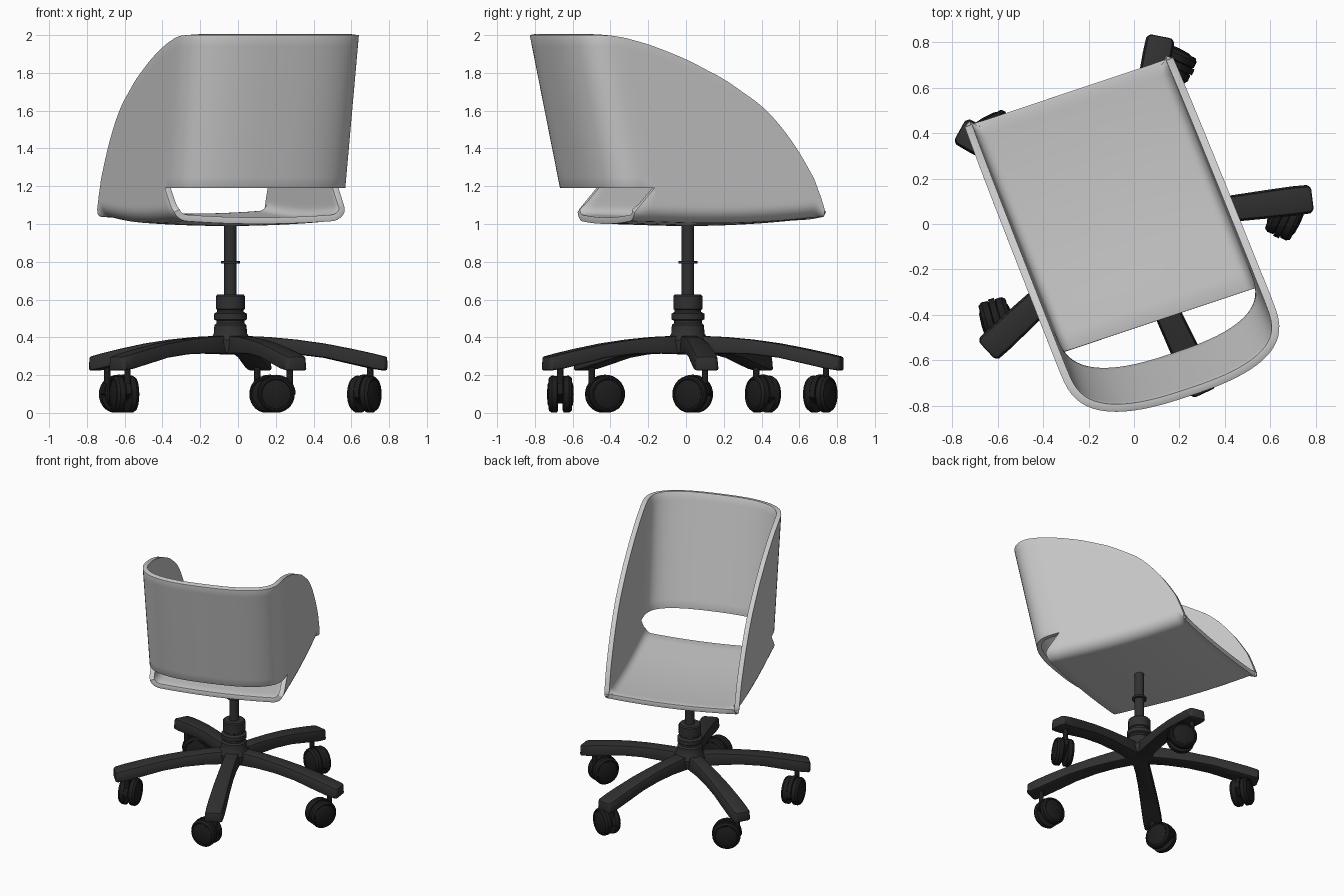
import bpy, bmesh
from math import sin, cos, pi, radians
from mathutils import Matrix, Vector

if "Cube" in bpy.data.objects:
    bpy.data.objects.remove(bpy.data.objects["Cube"])

CX, CY = -0.04, 0.01          # column position


def material(name, c):
    m = bpy.data.materials.new(name)
    m.diffuse_color = (c, c, c, 1)
    m.use_nodes = True
    m.node_tree.nodes["Principled BSDF"].inputs["Base Color"].default_value = m.diffuse_color
    return m


DARK = material("dark_plastic", 0.03)
BLACK = material("black_rubber", 0.012)


def finish(bm, name, mat=None, solid=0, bevel=0, fix=True):
    if fix:
        bmesh.ops.recalc_face_normals(bm, faces=bm.faces)
    me = bpy.data.meshes.new(name)
    bm.to_mesh(me)
    bm.free()
    ob = bpy.data.objects.new(name, me)
    bpy.context.collection.objects.link(ob)
    if mat:
        me.materials.append(mat)
    if solid:
        s = ob.modifiers.new("thickness", 'SOLIDIFY')
        s.thickness, s.offset, s.use_even_offset = solid, 1, True
    if bevel:
        b = ob.modifiers.new("bevel", 'BEVEL')
        b.width, b.segments, b.limit_method, b.angle_limit = bevel, 2, 'ANGLE', radians(40)
    bpy.ops.object.select_all(action='DESELECT')
    bpy.context.view_layer.objects.active = ob
    ob.select_set(True)
    bpy.ops.object.convert(target='MESH')
    bpy.ops.object.shade_smooth_by_angle(angle=radians(35))
    return ob


def lathe(name, profile, mat, matrix, steps=32):
    # revolve (radius, height) points round the local z axis
    bm = bmesh.new()
    vs = [bm.verts.new((r, 0, z)) for r, z in profile]
    es = [bm.edges.new(p) for p in zip(vs, vs[1:])]
    bmesh.ops.spin(bm, geom=vs + es, cent=(0, 0, 0), axis=(0, 0, 1), angle=2 * pi, steps=steps)
    bmesh.ops.remove_doubles(bm, verts=bm.verts, dist=1e-5)
    bm.transform(matrix)
    return finish(bm, name, mat)


# --- shell: U-shaped seat and sides, plus a back band above an open gap ---
GAP = 1.19
RIM = [(-0.65, 2.0), (-0.56, 1.995), (-0.39, 1.95), (-0.174, 1.87), (0.041, 1.77), (0.256, 1.63),
       (0.36, 1.53), (0.47, 1.39), (0.56, 1.24), (0.60, 1.14), (0.62, 1.08)]


def rim_z(v):
    if v <= RIM[0][0]:
        return 2.0
    for (a, za), (b, zb) in zip(RIM, RIM[1:]):
        if v <= b:
            return za + (zb - za) * (v - a) / (b - a)
    return RIM[-1][1]


def smooth_rim(v):
    return sum(rim_z(v + d) for d in (-0.04, -0.02, 0, 0.02, 0.04)) / 5 if v < 0.5 else rim_z(v)


def place(u, v, z):
    u -= 0.018
    return (CX + 0.948 * u - 0.37 * v, CY + 0.317 * u + 0.929 * v, z)


def floor_z(u, v):
    return 0.988 + 0.09 * v * v + 0.02 * (u / 0.48) ** 2


def half_width(z):
    return 0.483 + 0.012 * (z - 1)


NU, NL, NF, NB = 14, 4, 7, 12     # upper, lower, fillet and floor rows


def section(v):
    t = min(max(-v / 0.35, 0), 1)
    s = t * t * (3 - 2 * t)
    zt = smooth_rim(v - 0.17 * s)
    zf = floor_z(0.42, v)
    r = min(0.085, (zt - zf) * 0.6)
    zr = min(GAP, zf + r + 0.5 * (zt - zf - r))

    def at(u, z):
        if z > GAP:
            return u, v - 0.21 * s * (z - GAP), z
        return u, v - 0.11 * t ** 6 * min(1, (GAP - z) / 0.125), z
    half = []
    for i in range(NU + 1):
        z = zt + (zr - zt) * i / NU
        half.append(at(-half_width(z), z))
    for i in range(1, NL):
        z = zr + (zf + r - zr) * i / NL
        half.append(at(-half_width(z), z))
    w = half_width(zf + r) - r
    for i in range(NF + 1):
        a = pi / 2 * i / NF
        half.append(at(-w - r * cos(a), zf + r - r * sin(a)))
    base = []
    for i in range(1, NB):
        u = -w + 2 * w * i / NB
        base.append(at(u, zf + floor_z(u, v) - floor_z(w, v)))
    return half + base + [(-u, y, z) for u, y, z in reversed(half)]


bm = bmesh.new()
stations = [0.62, 0.61, 0.60, 0.58, 0.56] + [0.56 - 0.91 * i / 28 for i in range(1, 29)]
grid = [[bm.verts.new(place(*p)) for p in section(v)] for v in stations]


def skin(cols):
    for a, b in zip(cols, cols[1:]):
        for r in range(len(a) - 1):
            bm.faces.new((a[r], b[r], b[r + 1], a[r + 1]))


skin(grid)
last = grid[-1]
back = [last[:NU + 1]]
N = 36
for k in range(1, N):
    a = pi * k / N
    c = cos(a)
    uu = -abs(c) ** (2 / 2.6) * (1 if c > 0 else -1)
    vv = -0.35 - 0.30 * sin(a) ** (2 / 3.2)
    zt = smooth_rim(vv - 0.17)
    col = []
    for i in range(NU + 1):
        z = zt + (GAP - zt) * i / NU
        col.append(bm.verts.new(place(uu * half_width(z), vv - 0.21 * (z - GAP), z)))
    back.append(col)
back.append(last[::-1][:NU + 1])
skin(back)
finish(bm, "seat_shell", solid=0.034, bevel=0.008, fix=False)

# --- gas column and hub ---
lathe("column", [(0, 0.31), (0.10, 0.32), (0.11, 0.385), (0.088, 0.42), (0.085, 0.465), (0.074, 0.475),
                 (0.074, 0.488), (0.087, 0.495), (0.087, 0.525), (0.07, 0.535), (0.07, 0.545), (0.077, 0.55),
                 (0.077, 0.618), (0.07, 0.626), (0.033, 0.628), (0.033, 0.79), (0.05, 0.79), (0.05, 0.803),
                 (0.033, 0.803), (0.033, 1.0), (0, 1.0)], DARK, Matrix.Translation((CX, CY, 0)))

# --- five arched legs with twin-wheel casters ---
LEG = [(0.02, 0.055, 0.41, 0.31), (0.2, 0.052, 0.402, 0.315), (0.35, 0.055, 0.388, 0.31),
       (0.5, 0.06, 0.367, 0.292), (0.64, 0.064, 0.34, 0.26), (0.75, 0.066, 0.316, 0.235),
       (0.815, 0.064, 0.30, 0.225), (0.832, 0.05, 0.297, 0.225)]
WHEEL = [(0, 0.012), (0.085, 0.012), (0.097, 0.018), (0.098, 0.045), (0.088, 0.06), (0.08, 0.062),
         (0.076, 0.058), (0.05, 0.068), (0, 0.071)]
for n, trail in enumerate((-115, -25, 30, 105, 180)):
    base = Matrix.Translation((CX, CY, 0)) @ Matrix.Rotation(radians(7 + 72 * n), 4, 'Z')
    bm = bmesh.new()
    rings = [[bm.verts.new(p) for p in ((r, -w, b), (r, w, b), (r, w * 0.88, t), (r, -w * 0.88, t))]
             for r, w, t, b in LEG]
    for a, b in zip(rings, rings[1:]):
        for i in range(4):
            bm.faces.new((a[i], a[(i + 1) % 4], b[(i + 1) % 4], b[i]))
    bm.faces.new(rings[0])
    bm.faces.new(rings[-1])
    bm.transform(base)
    finish(bm, f"leg_{n}", DARK, bevel=0.01)

    pivot = base @ Vector((0.745, 0, 0))
    lathe(f"caster_stem_{n}", [(0, 0.14), (0.017, 0.14), (0.017, 0.25), (0, 0.25)], BLACK,
          Matrix.Translation(pivot), 16)
    # local x of the caster is its trailing direction, local y the axle
    cast = Matrix.Translation(pivot) @ Matrix.Rotation(radians(trail), 4, 'Z') @ Matrix.Translation((0.072, 0, 0.099))
    for side in (-1, 1):
        lathe(f"caster_wheel_{n}_{'a' if side < 0 else 'b'}", WHEEL, BLACK,
              cast @ Matrix.Rotation(side * pi / 2, 4, 'X'), 28)
    # hood between the wheels
    bm = bmesh.new()
    prof = [(0.103 * cos(radians(a)), 0.103 * sin(radians(a))) for a in range(-10, 181, 10)] + [(-0.06, -0.02), (0.05, -0.05)]
    f = bm.faces.new([bm.verts.new((x, -0.014, z)) for x, z in prof])
    ex = bmesh.ops.extrude_face_region(bm, geom=[f])
    bmesh.ops.translate(bm, vec=(0, 0.028, 0), verts=[e for e in ex["geom"] if isinstance(e, bmesh.types.BMVert)])
    bm.transform(cast)
    finish(bm, f"caster_hood_{n}", BLACK)
